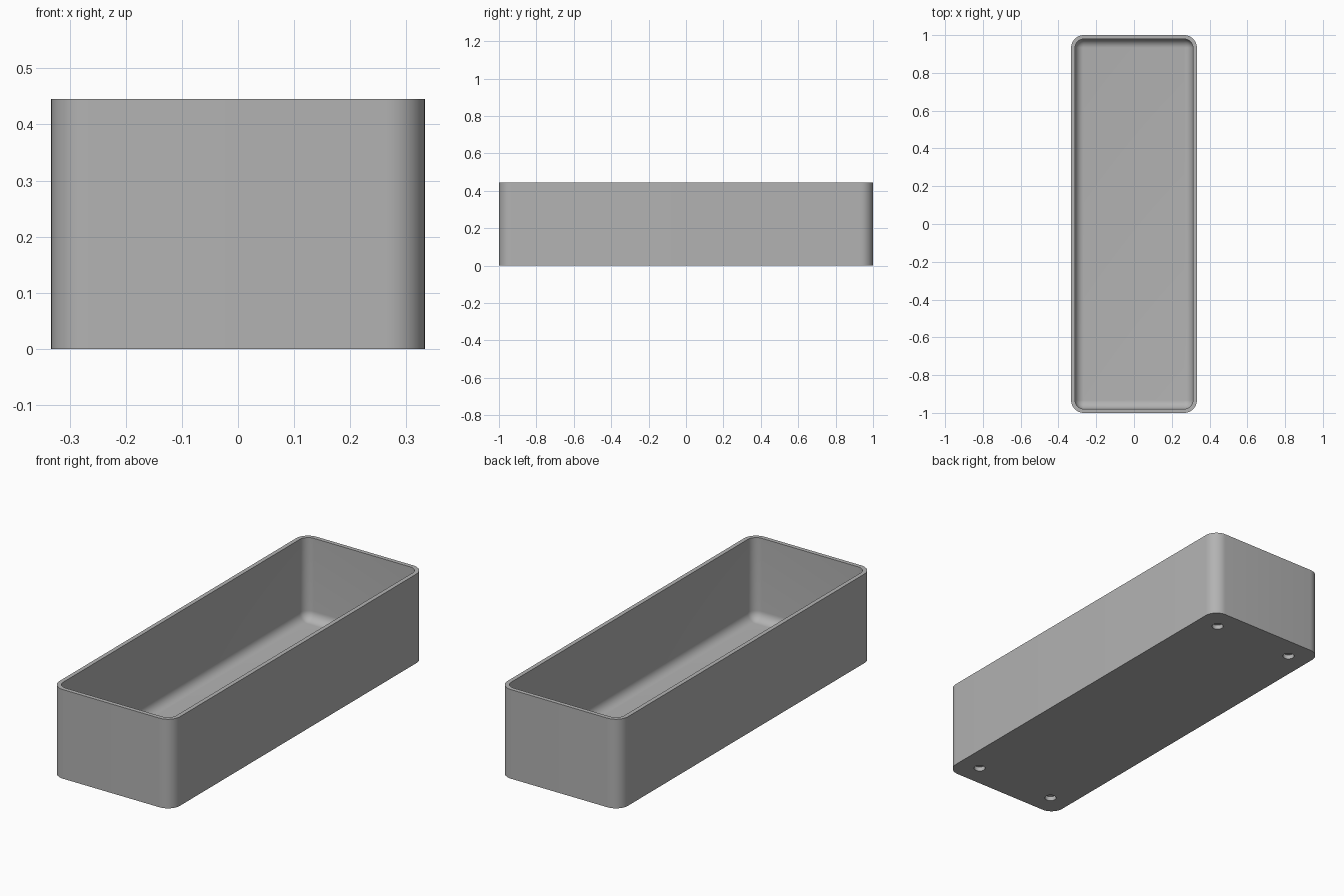
import bpy, bmesh, math

default = bpy.data.objects.get("Cube")
if default:
    bpy.data.objects.remove(default, do_unlink=True)

HALF_X, HALF_Y, HEIGHT = 0.333, 1.0, 0.445
CORNER, WALL, FLOOR = 0.067, 0.021, 0.035
FILLET = CORNER - WALL
HOLE_R, HOLE_DEPTH, HOLE_INSET = 0.027, 0.022, 0.111
STEPS = 10

grey = bpy.data.materials.new("plain grey")
grey.use_nodes = True
colour = (0.45, 0.45, 0.45, 1)
grey.diffuse_color = colour
grey.node_tree.nodes["Principled BSDF"].inputs["Base Color"].default_value = colour


def ring(bm, inset, z):
    """Rounded rectangle, offset inward, sharing the same corner centres."""
    radius = CORNER - inset
    verts = []
    for i, (sx, sy) in enumerate([(1, 1), (-1, 1), (-1, -1), (1, -1)]):
        for s in range(STEPS + 1):
            a = math.pi / 2 * (i + s / STEPS)
            verts.append(bm.verts.new((sx * (HALF_X - CORNER) + radius * math.cos(a),
                                       sy * (HALF_Y - CORNER) + radius * math.sin(a), z)))
    return verts


# Open tray: outer wall, rim, inner wall and rounded floor edge
bm = bmesh.new()
profile = [(0, 0), (0, HEIGHT), (WALL, HEIGHT)]
for s in range(STEPS + 1):
    a = math.pi / 2 * s / STEPS
    profile.append((WALL + FILLET * (1 - math.cos(a)), FLOOR + FILLET * (1 - math.sin(a))))
rings = [ring(bm, inset, z) for inset, z in profile]
for low, high in zip(rings, rings[1:]):
    for j in range(len(low)):
        k = (j + 1) % len(low)
        bm.faces.new((low[j], low[k], high[k], high[j]))
bm.faces.new(list(reversed(rings[0])))
bm.faces.new(rings[-1])
bmesh.ops.remove_doubles(bm, verts=bm.verts[:], dist=0.0002)
bmesh.ops.recalc_face_normals(bm, faces=bm.faces[:])
mesh = bpy.data.meshes.new("tray")
bm.to_mesh(mesh)
bm.free()
mesh.materials.append(grey)
tray = bpy.data.objects.new("tray", mesh)
bpy.context.collection.objects.link(tray)

# Four blind round holes under the corners
bm = bmesh.new()
for sx in (-1, 1):
    for sy in (-1, 1):
        made = bmesh.ops.create_cone(bm, cap_ends=True, segments=32, radius1=HOLE_R,
                                     radius2=HOLE_R, depth=2 * HOLE_DEPTH)
        bmesh.ops.translate(bm, verts=made["verts"],
                            vec=(sx * (HALF_X - HOLE_INSET), sy * (HALF_Y - HOLE_INSET), 0))
cut_mesh = bpy.data.meshes.new("hole_cutter")
bm.to_mesh(cut_mesh)
bm.free()
cut_mesh.materials.append(grey)
cutter = bpy.data.objects.new("hole_cutter", cut_mesh)
cutter.hide_render = True
bpy.context.collection.objects.link(cutter)

bpy.ops.object.select_all(action='DESELECT')
tray.select_set(True)
bpy.context.view_layer.objects.active = tray
cut = tray.modifiers.new("holes", 'BOOLEAN')
cut.operation = 'DIFFERENCE'
cut.solver = 'EXACT'
cut.object = cutter
bpy.ops.object.modifier_apply(modifier=cut.name)
bpy.data.objects.remove(cutter, do_unlink=True)

# Smooth rounded corners, keep the rim and base crisp
bpy.ops.object.shade_smooth_by_angle(angle=math.radians(30))
